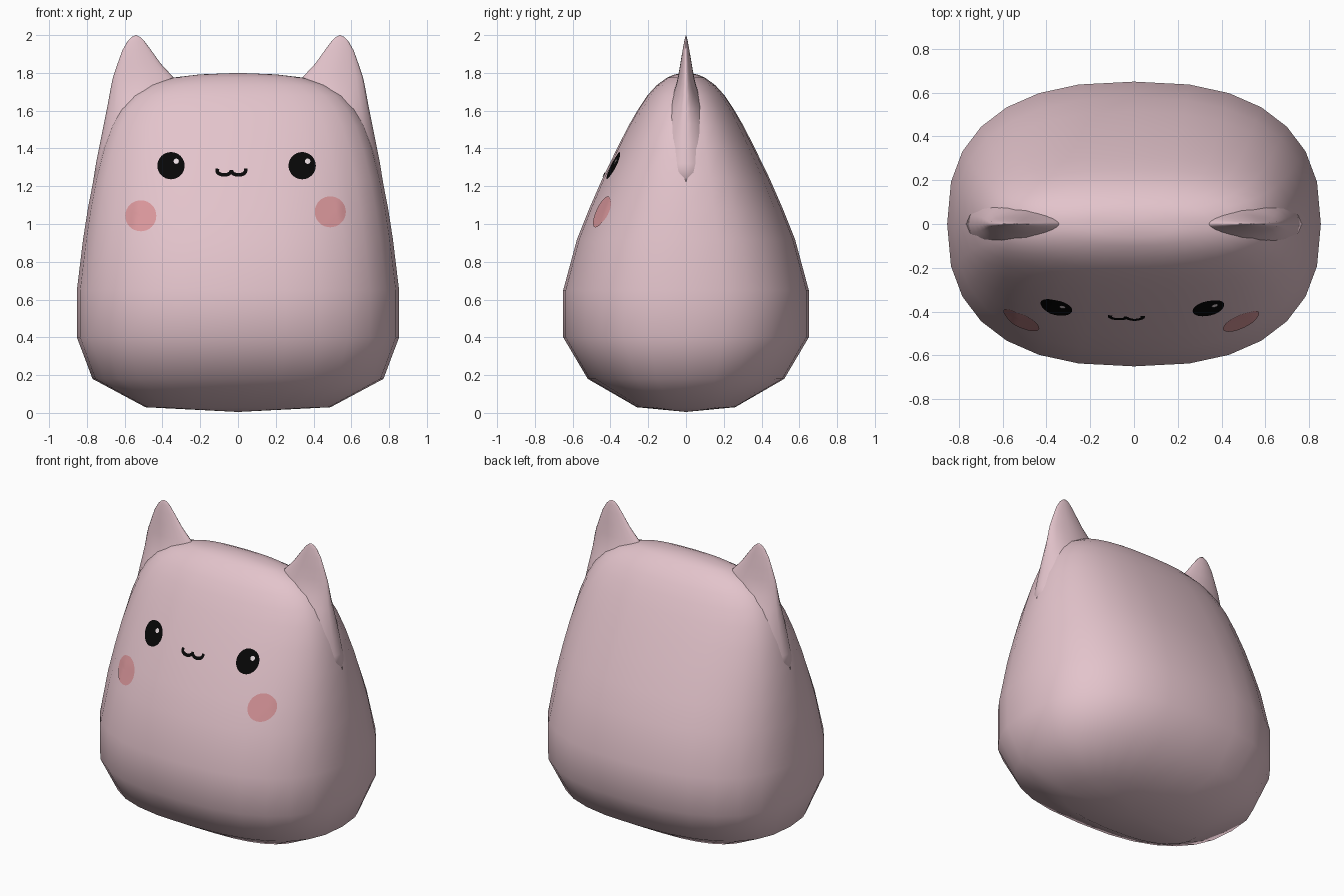
import bpy, bmesh, math
from mathutils import Vector
from mathutils.bvhtree import BVHTree

if "Cube" in bpy.data.objects:
    bpy.data.objects.remove(bpy.data.objects["Cube"])


def material(name, rgb):
    m = bpy.data.materials.new(name)
    m.diffuse_color = (*rgb, 1)
    m.use_nodes = True
    m.node_tree.nodes["Principled BSDF"].inputs["Base Color"].default_value = m.diffuse_color
    return m


PINK = material("soft pink", (0.77, 0.55, 0.60))
BLUSH = material("blush pink", (0.70, 0.31, 0.33))
BLACK = material("black", (0.002, 0.002, 0.002))
WHITE = material("pale highlight", (0.85, 0.75, 0.78))


def finish(bm, name, mat):
    mesh = bpy.data.meshes.new(name)
    bm.to_mesh(mesh)
    obj = bpy.data.objects.new(name, mesh)
    bpy.context.collection.objects.link(obj)
    mesh.materials.append(mat)
    mesh.shade_smooth()
    return obj


def loft(rings, bottom, top):
    """Skin a list of point rings and close both ends with a fan."""
    bm = bmesh.new()
    loops = [[bm.verts.new(p) for p in r] for r in rings]
    n = len(loops[0])
    for lo, hi in zip(loops, loops[1:]):
        for i in range(n):
            j = (i + 1) % n
            bm.faces.new((lo[i], lo[j], hi[j], hi[i]))
    b, t = bm.verts.new(bottom), bm.verts.new(top)
    for i in range(n):
        j = (i + 1) % n
        bm.faces.new((loops[0][j], loops[0][i], b))
        bm.faces.new((loops[-1][i], loops[-1][j], t))
    bmesh.ops.recalc_face_normals(bm, faces=bm.faces)
    return bm


def oval(cx, a, b, z, n, power):
    pts = []
    for i in range(n):
        c, s = math.cos(2 * math.pi * i / n), math.sin(2 * math.pi * i / n)
        pts.append((cx + a * math.copysign(abs(c) ** (2 / power), c),
                    b * math.copysign(abs(s) ** (2 / power), s), z))
    return pts


# Body: height, half width, half depth, squareness
profile = [(0.03, 0.49, 0.26, 2.5), (0.18, 0.77, 0.52, 2.5),
           (0.40, 0.853, 0.65, 2.47), (0.65, 0.853, 0.65, 2.47),
           (0.92, 0.82, 0.577, 2.43), (1.08, 0.795, 0.513, 2.4),
           (1.24, 0.764, 0.443, 2.4), (1.40, 0.722, 0.365, 2.4),
           (1.52, 0.678, 0.304, 2.4), (1.61, 0.625, 0.252, 2.4),
           (1.68, 0.56, 0.205, 2.4), (1.735, 0.47, 0.155, 2.4),
           (1.775, 0.345, 0.10, 2.4), (1.792, 0.20, 0.06, 2.4)]
body_bm = loft([oval(0, a, b, z, 28, p) for z, a, b, p in profile],
               (0, 0, 0.005), (0, 0, 1.80))
surface = BVHTree.FromBMesh(body_bm)
finish(body_bm, "body", PINK)

# Ears flare out at the base to blend into the body:
# height, inner x, outer x, half thickness
ear = [(1.20, 0.45, 0.771, 0.16), (1.32, 0.42, 0.752, 0.155),
       (1.43, 0.38, 0.730, 0.145), (1.53, 0.34, 0.710, 0.125),
       (1.61, 0.31, 0.694, 0.098), (1.68, 0.295, 0.681, 0.07),
       (1.74, 0.315, 0.670, 0.052), (1.78, 0.345, 0.661, 0.042),
       (1.85, 0.41, 0.637, 0.03), (1.92, 0.46, 0.612, 0.018),
       (1.97, 0.497, 0.583, 0.009), (1.99, 0.518, 0.563, 0.004)]
for side, label in ((-1, "left"), (1, "right")):
    rings = [oval(side * (i + o) / 2, (o - i) / 2, t, z, 20, 1.7)
             for z, i, o, t in ear]
    finish(loft(rings, (side * 0.6, 0, 1.20), (side * 0.54, 0, 2.0)),
           label + "_ear", PINK)


def on_face(x, z, lift):
    hit, normal, _, _ = surface.ray_cast(Vector((x, -3, z)), Vector((0, 1, 0)))
    return hit + normal * lift


# Round painted marks that follow the face
def disc(name, x, z, r, mat, lift=0.004, n=32, steps=5):
    bm = bmesh.new()
    centre = bm.verts.new(on_face(x, z, lift))
    prev = None
    for k in range(1, steps + 1):
        ring = []
        for i in range(n):
            a = 2 * math.pi * i / n
            ring.append(bm.verts.new(on_face(x + r * k / steps * math.cos(a),
                                             z + r * k / steps * math.sin(a), lift)))
        for i in range(n):
            j = (i + 1) % n
            if prev:
                bm.faces.new((prev[i], ring[i], ring[j], prev[j]))
            else:
                bm.faces.new((centre, ring[i], ring[j]))
        prev = ring
    finish(bm, name, mat)


for label, ex, cx, cz in (("left", -0.354, -0.513, 1.042),
                          ("right", 0.339, 0.487, 1.063)):
    disc(label + "_eye", ex, 1.307, 0.072, BLACK)
    disc(label + "_eye_highlight", ex + 0.028, 1.329, 0.014, WHITE, 0.008, 16, 2)
    disc(label + "_cheek", cx, cz, 0.082, BLUSH)

# Mouth: two small hanging arcs drawn as a ribbon
path = []
for cx in (-0.073, 0.003):
    for i in range(13):
        a = math.pi * (1 + i / 12)
        path.append(Vector((cx + 0.037 * math.cos(a), 1.28 + 0.022 * math.sin(a))))
path = [Vector((-0.108, 1.291))] + path + [Vector((0.04, 1.291))]
bm = bmesh.new()
pairs = []
for i, p in enumerate(path):
    d = path[min(i + 1, len(path) - 1)] - path[max(i - 1, 0)]
    side = Vector((-d.y, d.x)).normalized() * 0.0095
    pairs.append([bm.verts.new(on_face(q.x, q.y, 0.004)) for q in (p - side, p + side)])
for (a, b), (c, d) in zip(pairs, pairs[1:]):
    bm.faces.new((a, c, d, b))
finish(bm, "mouth", BLACK)
